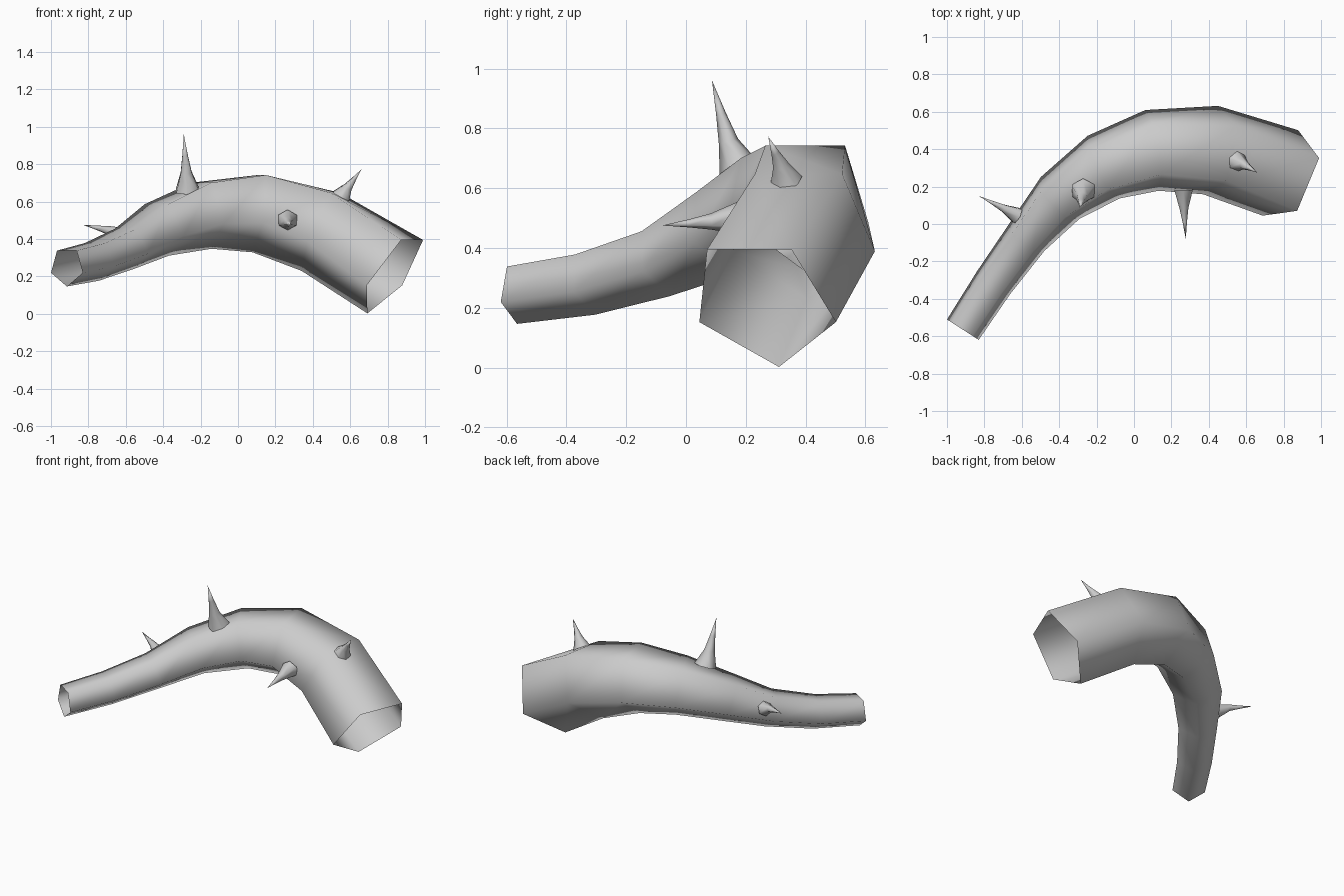
import bpy, bmesh, math
from mathutils import Vector

if "Cube" in bpy.data.objects:
    bpy.data.objects.remove(bpy.data.objects["Cube"])


def sweep(name, rings, sides, start=None, end=None, tip=None, phase=-math.pi / 2):
    """Skin rings of (centre, radius) along a path; optionally close to a tip."""
    pts = [Vector(c) for c, r in rings]
    path = pts + ([Vector(tip)] if tip else [])
    bm = bmesh.new()
    loops = []
    for i, (c, (_, r)) in enumerate(zip(pts, rings)):
        if i == 0:
            t = Vector(start) if start else path[1] - path[0]
        elif i == len(path) - 1:
            t = Vector(end) if end else path[-1] - path[-2]
        else:
            t = (path[i] - path[i - 1]).normalized() + (path[i + 1] - path[i]).normalized()
        t.normalize()
        ref = Vector((0, 0, 1)) if abs(t.z) < 0.8 else Vector((0, 1, 0))
        up = (ref - t * ref.dot(t)).normalized()
        side = t.cross(up)
        loop = []
        for k in range(sides):
            a = phase + 2 * math.pi * k / sides
            loop.append(bm.verts.new(c + r * (side * math.cos(a) + up * math.sin(a))))
        loops.append(loop)
    for a, b in zip(loops, loops[1:]):
        for k in range(sides):
            n = (k + 1) % sides
            bm.faces.new((a[k], a[n], b[n], b[k]))
    if tip:
        v = bm.verts.new(tip)
        for k in range(sides):
            bm.faces.new((loops[-1][k], loops[-1][(k + 1) % sides], v))
    bmesh.ops.recalc_face_normals(bm, faces=bm.faces)
    for f in bm.faces:
        f.smooth = True
    me = bpy.data.meshes.new(name)
    bm.to_mesh(me)
    bm.free()
    ob = bpy.data.objects.new(name, me)
    bpy.context.collection.objects.link(ob)
    return ob


# Curved five-sided stem, open at both ends
sweep("stem", [
    ((-0.915, -0.565, 0.252), 0.106),
    ((-0.755, -0.320, 0.288), 0.113),
    ((-0.580, -0.080, 0.359), 0.125),
    ((-0.405, 0.130, 0.463), 0.160),
    ((-0.170, 0.300, 0.543), 0.198),
    ((0.105, 0.395, 0.557), 0.230),
    ((0.440, 0.390, 0.460), 0.252),
    ((0.824, 0.256, 0.219), 0.260),
], 5, start=(0.54, 0.84, 0.0), end=(0.77, -0.32, -0.55))

# Curved six-sided thorns: base centre, bend point, tip, base radius
thorns = {
    "thorn_top": ((-0.27, 0.178, 0.662), (-0.277, 0.142, 0.755), (-0.29, 0.087, 0.96), 0.070),
    "thorn_upper_right": ((0.55, 0.335, 0.622), (0.588, 0.317, 0.677), (0.66, 0.275, 0.772), 0.056),
    "thorn_front": ((0.265, 0.185, 0.50), (0.267, 0.085, 0.488), (0.277, -0.08, 0.475), 0.057),
    "thorn_left": ((-0.625, 0.045, 0.415), (-0.695, 0.083, 0.447), (-0.83, 0.15, 0.476), 0.048),
}
for name, (base, bend, tip, r) in thorns.items():
    b, m, t = Vector(base), Vector(bend), Vector(tip)
    sweep(name, [(b, r), (m, r * 0.48), (m.lerp(t, 0.45), r * 0.24)], 6, tip=tip)
